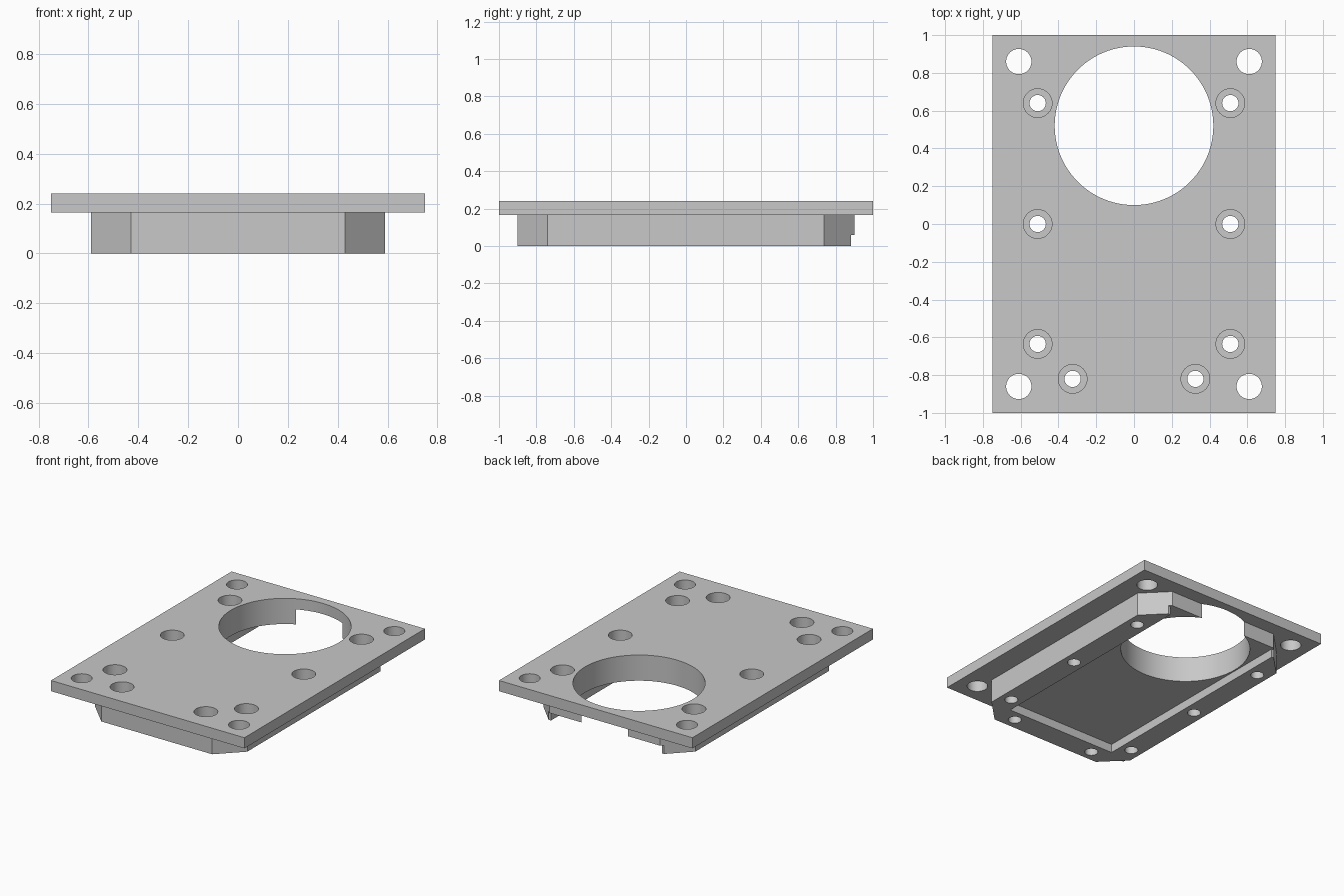
import bpy
import bmesh
import math

old = bpy.data.objects.get("Cube")
if old:
    bpy.data.objects.remove(old, do_unlink=True)

grey = bpy.data.materials.new("light_grey")
grey.use_nodes = True
tone = (0.58, 0.58, 0.58, 1)
grey.diffuse_color = tone
grey.node_tree.nodes["Principled BSDF"].inputs["Base Color"].default_value = tone


def prism(name, outline, low, high):
    """Extrude a flat outline from one height to another."""
    mesh = bpy.data.meshes.new(name)
    bm = bmesh.new()
    face = bm.faces.new([bm.verts.new((x, y, low)) for x, y in outline])
    grown = bmesh.ops.extrude_face_region(bm, geom=[face])["geom"]
    top = [v for v in grown if isinstance(v, bmesh.types.BMVert)]
    bmesh.ops.translate(bm, verts=top, vec=(0, 0, high - low))
    bmesh.ops.recalc_face_normals(bm, faces=bm.faces)
    bm.to_mesh(mesh)
    bm.free()
    mesh.materials.append(grey)
    obj = bpy.data.objects.new(name, mesh)
    bpy.context.collection.objects.link(obj)
    return obj


def rectangle(x, front, back):
    return [(-x, front), (x, front), (x, back), (-x, back)]


def circle(x, y, radius, sides):
    turns = [2 * math.pi * i / sides for i in range(sides)]
    return [(x + radius * math.cos(t), y + radius * math.sin(t)) for t in turns]


def combine(target, tool, operation):
    """Apply a boolean and discard the tool."""
    mod = target.modifiers.new(operation, "BOOLEAN")
    mod.operation = operation
    mod.solver = "EXACT"
    mod.object = tool
    bpy.context.view_layer.objects.active = target
    bpy.ops.object.modifier_apply(modifier=mod.name)
    bpy.data.objects.remove(tool, do_unlink=True)


def cut(outline, low, high):
    combine(plate, prism("cutter", outline, low, high), "DIFFERENCE")


# Top plate with the chamfered block below it
plate = prism("mounting_plate", rectangle(0.75, -1, 1), 0.165, 0.24)
half = [(0.43, -0.9), (0.59, -0.74), (0.59, 0.738), (0.43, 0.9)]
block = half + [(-x, y) for x, y in reversed(half)]
combine(plate, prism("lower_block", block, 0, 0.2), "UNION")

# Shallow pocket underneath, open at the back, and trimmed rim ends
cut(rectangle(0.43, -0.74, 1.1), -0.1, 0.06)
cut(rectangle(0.65, 0.882, 1.2), -0.2, 0.06)

# Large round opening
cut(circle(0, 0.52, 0.42, 96), -0.3, 0.5)

for side in (-1, 1):
    # Plain corner holes
    for y in (-0.86, 0.86):
        cut(circle(side * 0.61, y, 0.067, 40), -0.3, 0.5)
    # Counterbored screw holes through the rim
    for x, y in ((0.51, 0.64), (0.51, 0), (0.51, -0.635), (0.325, -0.82)):
        cut(circle(side * x, y, 0.076, 40), 0.08, 0.5)
        cut(circle(side * x, y, 0.043, 32), -0.3, 0.4)

# Smooth bores, crisp edges
bpy.ops.object.select_all(action="DESELECT")
plate.select_set(True)
bpy.context.view_layer.objects.active = plate
bpy.ops.object.shade_smooth_by_angle(angle=math.radians(30))
